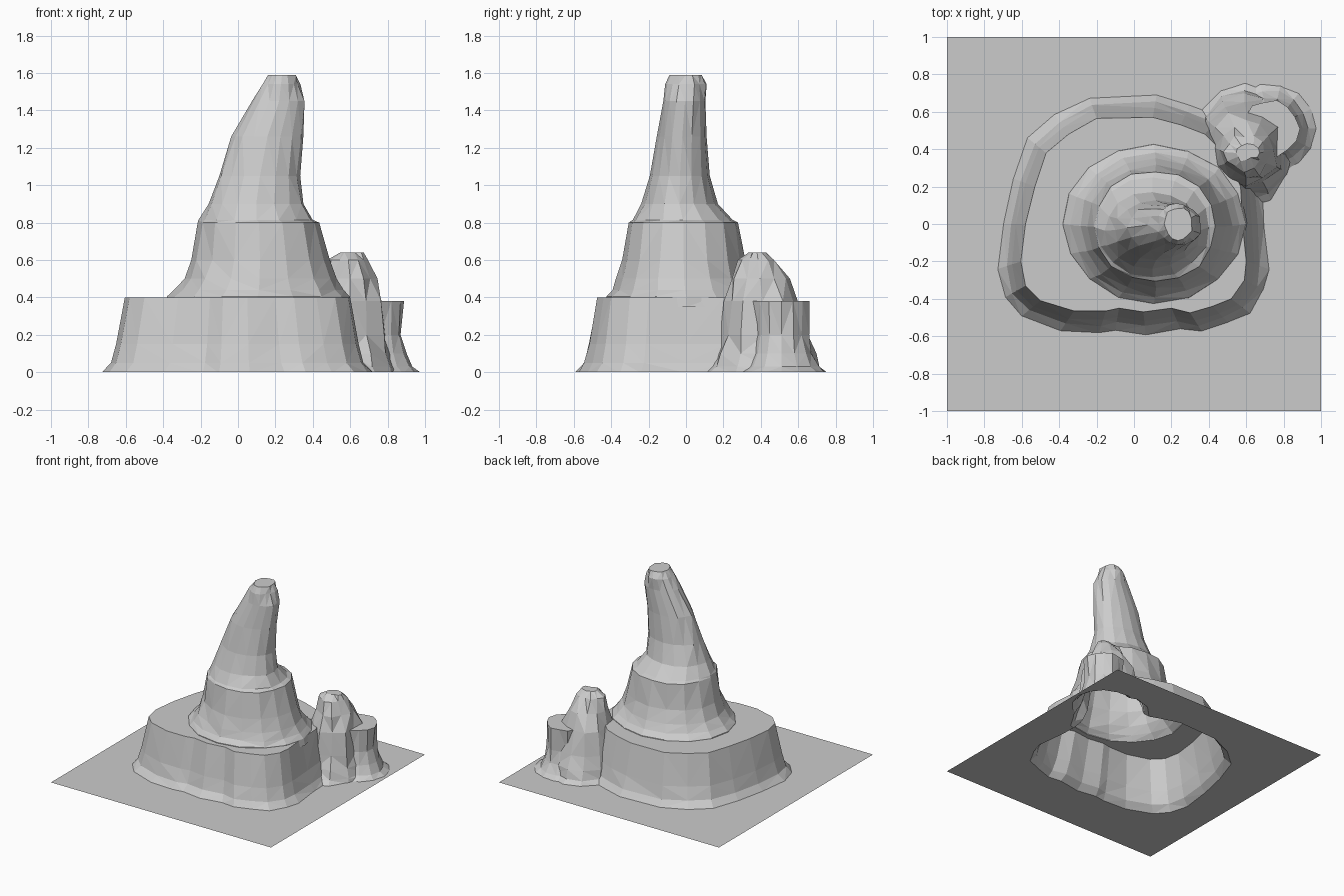
import bpy, bmesh, math, random

if "Cube" in bpy.data.objects:
    bpy.data.objects.remove(bpy.data.objects["Cube"])

random.seed(4)

stone = bpy.data.materials.new("grey stone")
stone.diffuse_color = (0.6, 0.6, 0.6, 1)
stone.use_nodes = True
stone.node_tree.nodes["Principled BSDF"].inputs["Base Color"].default_value = stone.diffuse_color


def loft(name, rings):
    """Closed solid skinned over equal-sized rings, bottom to top."""
    bm = bmesh.new()
    vs = [[bm.verts.new(p) for p in r] for r in rings]
    n = len(vs[0])
    for a, b in zip(vs, vs[1:]):
        for i in range(n):
            j = (i + 1) % n
            bm.faces.new((a[i], a[j], b[j], b[i]))
    bm.faces.new(vs[0][::-1])
    bm.faces.new(vs[-1])
    bmesh.ops.triangulate(bm, faces=[f for f in bm.faces if len(f.verts) == 4])
    bmesh.ops.recalc_face_normals(bm, faces=bm.faces)
    me = bpy.data.meshes.new(name)
    bm.to_mesh(me)
    bm.free()
    me.materials.append(stone)
    ob = bpy.data.objects.new(name, me)
    bpy.context.collection.objects.link(ob)
    return ob


def oval(z, x0, x1, y0, y1, n=16, rough=0.008):
    """Slightly rough oval ring inside the given bounds."""
    cx, cy, rx, ry = (x0 + x1) / 2, (y0 + y1) / 2, (x1 - x0) / 2, (y1 - y0) / 2
    pts = []
    for i in range(n):
        a = 2 * math.pi * i / n
        k = 1 + random.uniform(-rough, rough) / max(rx, ry)
        pts.append((cx + rx * k * math.cos(a), cy + ry * k * math.sin(a), z))
    return pts


# Ground sheet (as a block whose sides and bottom are removed later)
square = [(-1, -1), (1, -1), (1, 1), (-1, 1)]
ground = loft("rock_island", [[(x, y, z) for x, y in square] for z in (-0.2, 0)])

# Lower terrace: rim outline, flared outward towards the ground
rim = [(0.6, -0.2), (0.58, 0), (0.57, 0.2), (0.5, 0.36), (0.38, 0.48), (0.25, 0.53),
       (0.1, 0.57), (-0.2, 0.565), (-0.35, 0.48), (-0.47, 0.38), (-0.53, 0.2),
       (-0.58, 0), (-0.605, -0.2), (-0.58, -0.33), (-0.5, -0.41), (-0.32, -0.465),
       (-0.15, -0.465), (-0.08, -0.45), (0.05, -0.47), (0.2, -0.45), (0.3, -0.475),
       (0.42, -0.44), (0.52, -0.4), (0.59, -0.3)]


def terrace_ring(z, d):
    pts = []
    for x, y in rim:
        r = math.hypot(x, y)
        e = d * (1 + random.uniform(-0.08, 0.08))
        pts.append((x * (1 + e / r), y * (1 + e / r), z))
    return pts


terrace = loft("lower_terrace", [terrace_ring(z, d) for z, d in
               [(-0.1, 0.13), (-0.004, 0.125), (0.05, 0.08), (0.15, 0.05), (0.4, 0)]])

# Middle tier and leaning spire
spire = loft("spire", [oval(*r) for r in [
    (0.35, -0.40, 0.61, -0.43, 0.44), (0.405, -0.38, 0.59, -0.42, 0.42),
    (0.44, -0.335, 0.56, -0.39, 0.38), (0.5, -0.29, 0.52, -0.37, 0.35),
    (0.6, -0.25, 0.485, -0.34, 0.315), (0.8, -0.215, 0.44, -0.31, 0.285),
    (0.815, -0.205, 0.405, -0.285, 0.25), (0.9, -0.16, 0.355, -0.24, 0.17),
    (1.05, -0.10, 0.335, -0.19, 0.125), (1.26, -0.03, 0.345, -0.155, 0.115),
    (1.45, 0.08, 0.36, -0.12, 0.11), (1.54, 0.13, 0.33, -0.105, 0.108),
    (1.59, 0.16, 0.31, -0.085, 0.085)]])

# Side outcrop: tall peak and low flat shelf
peak = loft("outcrop_peak", [oval(*r, n=12, rough=0.018) for r in [
    (-0.1, 0.32, 0.87, 0.08, 0.78), (-0.006, 0.33, 0.86, 0.09, 0.77),
    (0.03, 0.34, 0.84, 0.13, 0.73), (0.1, 0.36, 0.82, 0.16, 0.69),
    (0.2, 0.38, 0.80, 0.18, 0.66), (0.38, 0.42, 0.78, 0.21, 0.61),
    (0.5, 0.47, 0.73, 0.25, 0.54), (0.6, 0.49, 0.69, 0.29, 0.48),
    (0.64, 0.55, 0.66, 0.34, 0.42)]])
shelf = loft("outcrop_shelf", [oval(z, 0.73 - r, 0.73 + r, 0.51 - r, 0.51 + r, 14) for z, r in
             [(-0.1, 0.26), (-0.008, 0.25), (0.03, 0.2), (0.1, 0.165), (0.2, 0.145), (0.38, 0.15)]])

# Fuse everything into one shell
parts = [terrace, spire, peak, shelf]
for p in parts:
    m = ground.modifiers.new("fuse", "BOOLEAN")
    m.operation = "UNION"
    m.solver = "EXACT"
    m.object = p
dg = bpy.context.evaluated_depsgraph_get()
fused = bpy.data.meshes.new_from_object(ground.evaluated_get(dg))
ground.modifiers.clear()
ground.data = fused
for p in parts:
    bpy.data.objects.remove(p)

# Open the underside: drop everything below the ground sheet
bm = bmesh.new()
bm.from_mesh(fused)
low = [f for f in bm.faces if f.calc_center_median().z < -0.01]
bmesh.ops.delete(bm, geom=low, context="FACES")
bm.to_mesh(fused)
bm.free()
fused.materials.clear()
fused.materials.append(stone)
for f in fused.polygons:
    f.material_index = 0
    f.use_smooth = False
